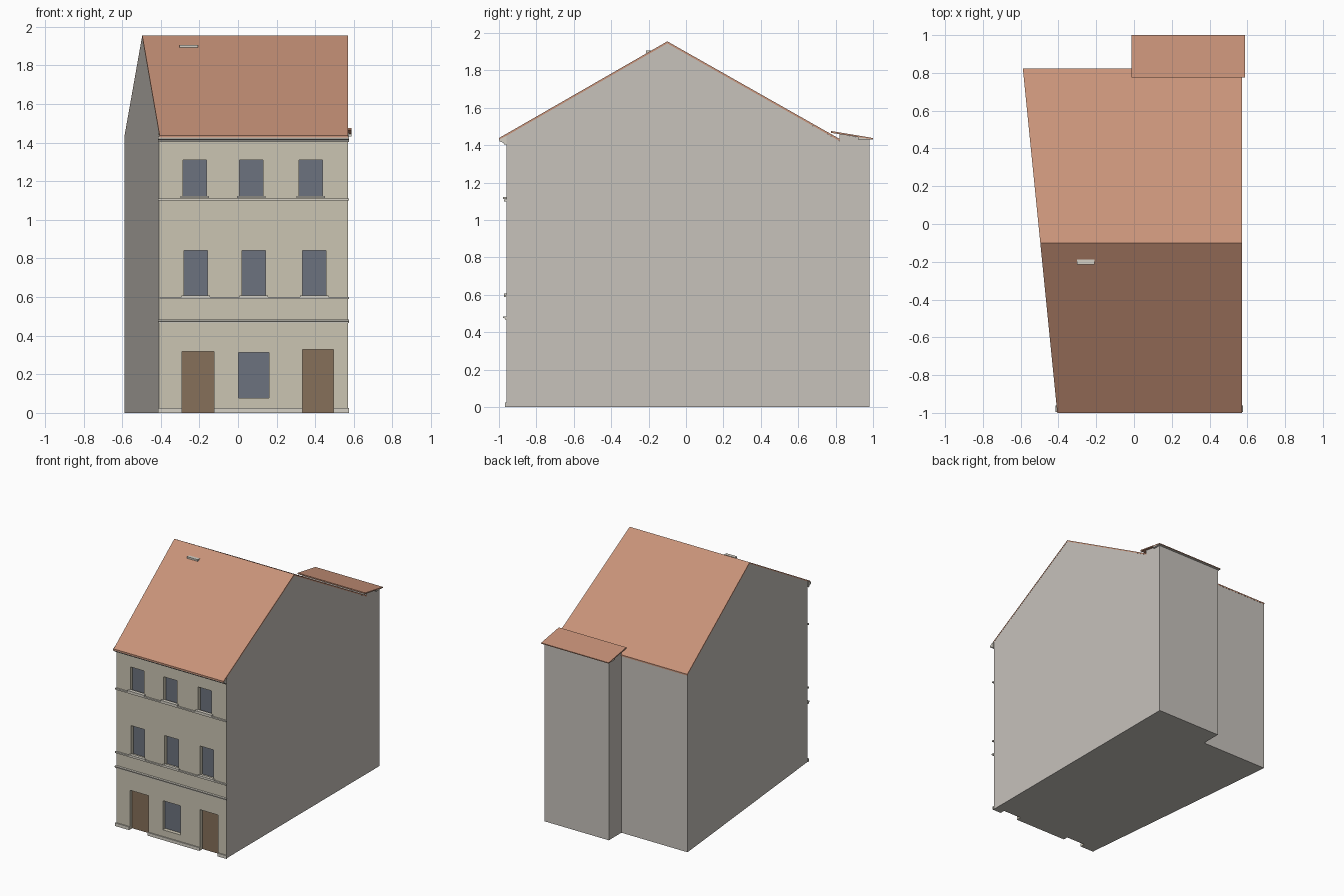
import bpy, bmesh

if "Cube" in bpy.data.objects:
    bpy.data.objects.remove(bpy.data.objects["Cube"])

FRONT, BACK, RIGHT, DEPTH = -0.96, 0.82, 0.57, 0.035


def mat(name, r, g, b):
    m = bpy.data.materials.new(name)
    m.diffuse_color = (r, g, b, 1)
    m.use_nodes = True
    m.node_tree.nodes["Principled BSDF"].inputs["Base Color"].default_value = m.diffuse_color
    return m


plaster = mat("front_plaster", 0.60, 0.56, 0.45)
render = mat("side_render", 0.57, 0.54, 0.50)
trim = mat("trim_stone", 0.66, 0.63, 0.56)
tile = mat("roof_tile", 0.58, 0.29, 0.19)
glass = mat("window_glass", 0.15, 0.17, 0.21)
wood = mat("door_wood", 0.24, 0.16, 0.10)


def party_wall(y):
    """x of the slanting left wall at depth y"""
    return -0.41 - 0.1 * (y - FRONT)


def add_prism(bm, profile, left, right):
    """Extrude a (y, z) profile along x; left may be a function of y."""
    lx = left if callable(left) else lambda y: left
    a = [bm.verts.new((lx(y), y, z)) for y, z in profile]
    b = [bm.verts.new((right, y, z)) for y, z in profile]
    bm.faces.new(a)
    bm.faces.new(b[::-1])
    n = len(a)
    for i in range(n):
        j = (i + 1) % n
        bm.faces.new((a[j], a[i], b[i], b[j]))


def prisms(name, items, *mats):
    bm = bmesh.new()
    for it in items:
        add_prism(bm, *it)
    bmesh.ops.recalc_face_normals(bm, faces=bm.faces)
    me = bpy.data.meshes.new(name)
    bm.to_mesh(me)
    bm.free()
    ob = bpy.data.objects.new(name, me)
    bpy.context.collection.objects.link(ob)
    for m in mats:
        me.materials.append(m)
    return ob


def box(x0, x1, y0, y1, z0, z1):
    return ([(y0, z0), (y1, z0), (y1, z1), (y0, z1)], x0, x1)


# opening layout: x0, x1, z0, z1
top_row = [(x, x + 0.122, 1.113, 1.31) for x in (-0.286, 0.008, 0.315)]
mid_row = [(x, x + 0.122, 0.602, 0.84) for x in (-0.280, 0.020, 0.334)]
shop = [(0.003, 0.160, 0.078, 0.312)]
doors = [(-0.290, -0.125, 0.0, 0.318), (0.335, 0.495, 0.0, 0.328)]
windows = top_row + mid_row + shop

# main house body with recessed openings
body = prisms("house_walls", [([(FRONT, 0), (FRONT, 1.451), (-0.1, 1.945),
              (BACK, 1.423), (BACK, 0)], party_wall, RIGHT)], render, plaster)
cutter = prisms("opening_cutter",
                [box(a, b, FRONT - 0.1, FRONT + DEPTH, c if c > 0 else -0.1, d)
                 for a, b, c, d in windows + doors])
cutter.hide_render = True
mod = body.modifiers.new("openings", 'BOOLEAN')
mod.object, mod.operation, mod.solver = cutter, 'DIFFERENCE', 'EXACT'
bpy.context.view_layer.objects.active = body
bpy.ops.object.modifier_apply(modifier=mod.name)
bpy.data.objects.remove(cutter)
for p in body.data.polygons:
    p.material_index = 1 if p.center.y < FRONT + DEPTH + 0.01 else 0

# glass and door leaves at the back of the recesses
back = FRONT + DEPTH
for name, group, m in (("window_panes", windows, glass), ("door_leaves", doors, wood)):
    prisms(name, [box(a, b, back - 0.004, back, c, d) for a, b, c, d in group], m)

# window sills
prisms("window_sills", [box(a - 0.013, b + 0.013, FRONT - 0.018, FRONT + 0.01, c, c + 0.011)
                        for a, b, c, d in top_row]
       + [box(a - 0.013, b + 0.013, FRONT - 0.014, FRONT + 0.01, c - 0.002, c + 0.006)
          for a, b, c, d in mid_row], trim)

# string courses and moulded bands across the front
L, R = -0.415, 0.576
for name, z in (("upper_string_course", 1.099), ("middle_string_course", 0.589)):
    prisms(name, [box(L, R, FRONT - 0.012, FRONT, z, z + 0.011)], trim)
prisms("shopfront_band", [([(FRONT, 0.465), (FRONT - 0.006, 0.465), (FRONT - 0.007, 0.473),
       (FRONT - 0.018, 0.477), (FRONT - 0.018, 0.485), (FRONT, 0.485)], L, R)], trim)
prisms("eaves_cornice", [([(FRONT, 1.403), (-0.972, 1.403), (-0.976, 1.413), (-0.996, 1.420),
       (-0.996, 1.432), (FRONT, 1.450)], L, R)], trim)

# plinth, interrupted at the doors
prisms("plinth", [box(a, b, FRONT - 0.009, FRONT, 0, 0.025)
                  for a, b in ((L, -0.29), (-0.125, 0.335), (0.495, R))], trim)

# main pitched roof
prisms("main_roof", [([(-1.0, 1.438), (-0.1, 1.955), (BACK + 0.004, 1.432),
       (BACK + 0.004, 1.421), (-0.1, 1.944), (-1.0, 1.427)], party_wall, RIGHT + 0.001)], tile)

# sweep's step near the ridge
prisms("roof_step", [box(-0.303, -0.208, -0.215, -0.188, 1.894, 1.907)], trim)

# rear annex with its lean-to roof and eaves board
prisms("annex_walls", [([(BACK, 0), (0.98, 0), (0.98, 1.432), (BACK, 1.460)], 0.0, RIGHT)], render)
prisms("annex_roof", [([(0.775, 1.476), (1.0, 1.438), (1.0, 1.431), (0.775, 1.466)],
                       -0.012, 0.588)], tile)
prisms("annex_eaves_board", [([(0.92, 1.431), (0.998, 1.431), (0.998, 1.435), (0.92, 1.446)],
                              -0.011, 0.587)], trim)
